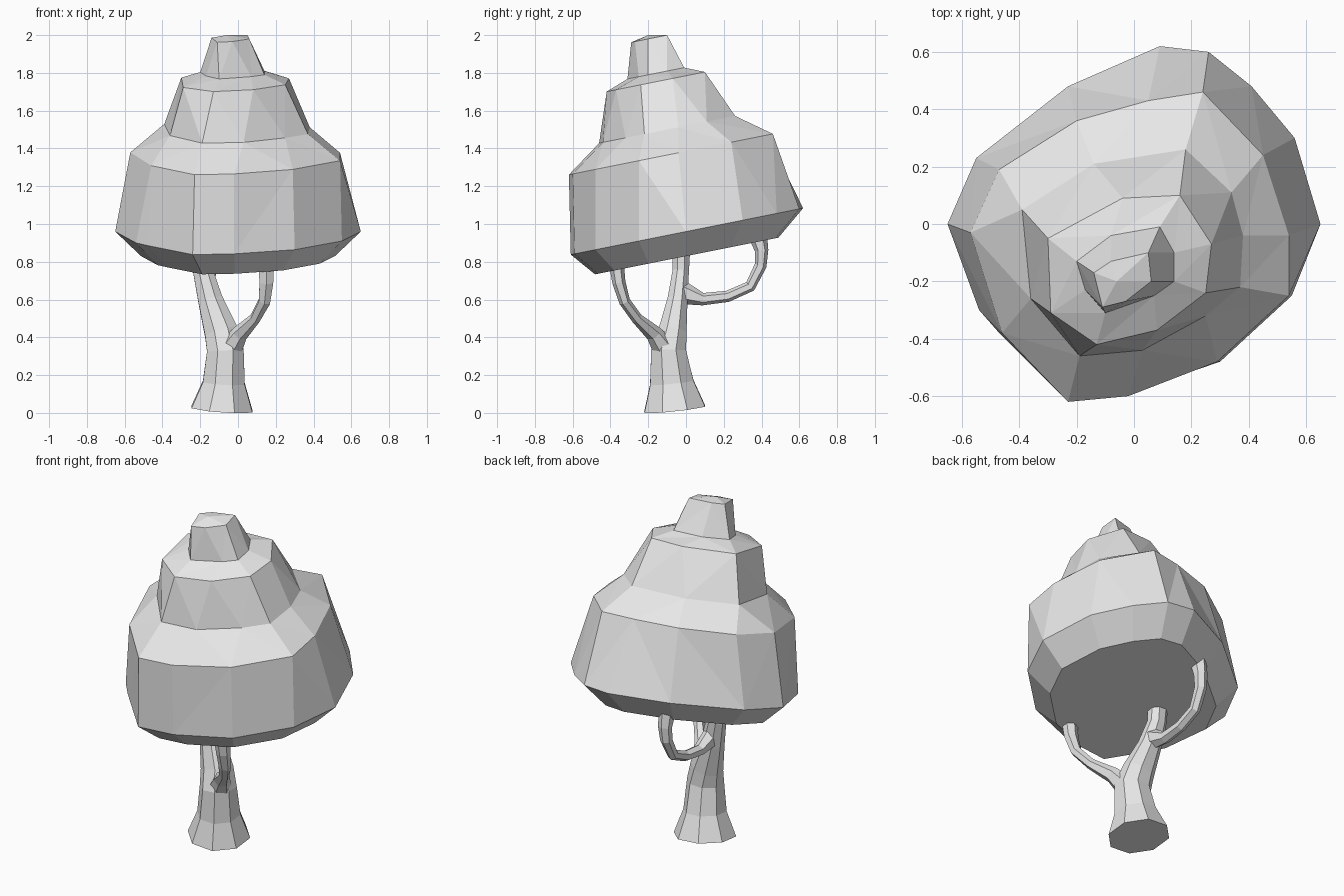
import bpy
import bmesh
from math import atan2, cos, sin, pi, tau
from mathutils import Vector

# Remove only the default object
default_cube = bpy.data.objects.get("Cube")
if default_cube:
    bpy.data.objects.remove(default_cube, do_unlink=True)

# One plain clay colour for the whole tree
GREY = (0.8, 0.8, 0.8, 1)
clay = bpy.data.materials.new("pale grey")
clay.use_nodes = True
clay.diffuse_color = GREY
for node in clay.node_tree.nodes:
    if node.type == 'BSDF_PRINCIPLED':
        node.inputs["Base Color"].default_value = GREY

TILT = 0.2  # the canopy layers all rise towards the back


def finish(name, bm):
    """Turn a bmesh into a flat shaded object."""
    bmesh.ops.recalc_face_normals(bm, faces=bm.faces[:])
    mesh = bpy.data.meshes.new(name)
    bm.to_mesh(mesh)
    bm.free()
    mesh.materials.append(clay)
    obj = bpy.data.objects.new(name, mesh)
    bpy.context.collection.objects.link(obj)
    return obj


def canopy_ring(bm, outline, height):
    """Tilted outline, returned as (angle, vertex) pairs sorted clockwise."""
    cx = sum(x for x, y in outline) / len(outline)
    cy = sum(y for x, y in outline) / len(outline)
    ring = []
    for x, y in outline:
        angle = (pi - atan2(y - cy, x - cx) + 0.35) % tau
        ring.append((angle, bm.verts.new((x, y, height + TILT * y))))
    return sorted(ring, key=lambda pair: pair[0])


def stitch(bm, lower, upper):
    """Join two rings of different counts with triangles, matched by angle."""
    def at(ring, k):
        turns, index = divmod(k, len(ring))
        return ring[index][0] + turns * tau, ring[index][1]

    i = j = 0
    while i < len(lower) or j < len(upper):
        low, high = at(lower, i)[1], at(upper, j)[1]
        next_low, next_high = at(lower, i + 1), at(upper, j + 1)
        step_low = j == len(upper) or (i < len(lower) and next_low[0] <= next_high[0])
        if step_low:
            bm.faces.new((low, next_low[1], high))
            i += 1
        else:
            bm.faces.new((low, next_high[1], high))
            j += 1


def tube(name, path, sides):
    """Faceted limb through (position, radius across x, other radius)."""
    bm = bmesh.new()
    points = [Vector(position) for position, rx, ry in path]
    rings = []
    for k, (position, rx, ry) in enumerate(path):
        before = points[max(k - 1, 0)]
        after = points[min(k + 1, len(points) - 1)]
        along = (after - before).normalized()
        across = Vector((1, 0, 0))
        across = (across - along * across.dot(along)).normalized()
        other = along.cross(across)
        ring = []
        for s in range(sides):
            turn = tau * (s + 0.5) / sides
            offset = across * rx * cos(turn) + other * ry * sin(turn)
            ring.append(bm.verts.new(points[k] + offset))
        rings.append(ring)
    for low, high in zip(rings, rings[1:]):
        for s in range(sides):
            n = (s + 1) % sides
            bm.faces.new((low[s], low[n], high[n], high[s]))
    bm.faces.new(rings[0])
    bm.faces.new(rings[-1])
    return finish(name, bm)


# Canopy outlines, from the skirt to the crown
skirt_hem = [(-.65, 0), (-.55, .23), (-.23, .48), (.09, .62), (.26, .6), (.41, .48),
             (.56, .3), (.65, 0), (.55, -.25), (.3, -.48), (-.02, -.59), (-.24, -.61),
             (-.47, -.38), (-.54, -.3)]
skirt_shoulder = [(-.57, -.03), (-.47, .19), (-.2, .36), (.05, .43), (.24, .46),
                  (.45, .24), (.54, -.04), (.54, -.25), (.29, -.48), (-.02, -.6),
                  (-.23, -.62), (-.46, -.38)]
middle_hem = [(-.39, .05), (-.14, .21), (.18, .26), (.34, .11), (.38, -.04),
              (.37, -.22), (.25, -.32), (.03, -.44), (-.19, -.46), (-.36, -.26)]
middle_shoulder = [(-.3, -.05), (-.04, .09), (.16, .1), (.27, -.07), (.25, -.24),
                   (.08, -.37), (-.13, -.42), (-.29, -.31)]
crown_hem = [(-.2, -.13), (-.08, -.04), (.09, -.01), (.14, -.1), (.14, -.2),
             (.07, -.25), (-.1, -.31), (-.17, -.23)]
crown_top = [(-.14, -.17), (-.08, -.13), (.05, -.1), (.06, -.2), (-.03, -.27), (-.11, -.29)]
underside = [(x * 0.79, y * 0.79) for x, y in skirt_hem]

# Canopy: stacked tiers closed by a flat underside and a low faceted tip
bm = bmesh.new()
layers = [(underside, .83), (skirt_hem, .96), (skirt_shoulder, 1.385), (middle_hem, 1.52),
          (middle_shoulder, 1.785), (crown_hem, 1.83), (crown_top, 2.02)]
rings = [canopy_ring(bm, outline, height) for outline, height in layers]
for lower, upper in zip(rings, rings[1:]):
    stitch(bm, lower, upper)
bm.faces.new([vert for angle, vert in rings[0]])
tip = bm.verts.new((-.06, -.2, 2))
crown = [vert for angle, vert in rings[-1]]
for k, vert in enumerate(crown):
    bm.faces.new((vert, crown[(k + 1) % len(crown)], tip))
finish("canopy", bm)

# Trunk: flared foot, bending into the main stem
tube("trunk", [
    ((-.085, -.06, .02), .175, .175),
    ((-.075, -.075, .16), .12, .125),
    ((-.067, -.092, .33), .105, .1),
    ((-.09, -.072, .43), .095, .08),
    ((-.147, -.045, .6), .07, .057),
    ((-.185, -.028, .75), .057, .047),
    ((-.19, -.025, .85), .06, .05),
], 8)

# Front branch: leaves the fork and curves up to the front of the canopy
tube("front_branch", [
    ((-.05, -.1, .32), .07, .07),
    ((.01, -.17, .42), .045, .045),
    ((.09, -.26, .5), .03, .03),
    ((.14, -.325, .59), .035, .03),
    ((.15, -.355, .69), .042, .035),
    ((.15, -.37, .8), .048, .04),
], 6)

# Back branch: sags out from the stem and hooks up into the canopy
tube("back_branch", [
    ((-.15, -.03, .64), .05, .065),
    ((-.15, .09, .602), .035, .033),
    ((-.15, .22, .617), .032, .03),
    ((-.15, .34, .67), .032, .03),
    ((-.145, .395, .78), .035, .032),
    ((-.14, .4, .86), .04, .036),
    ((-.14, .38, .94), .045, .05),
], 6)
